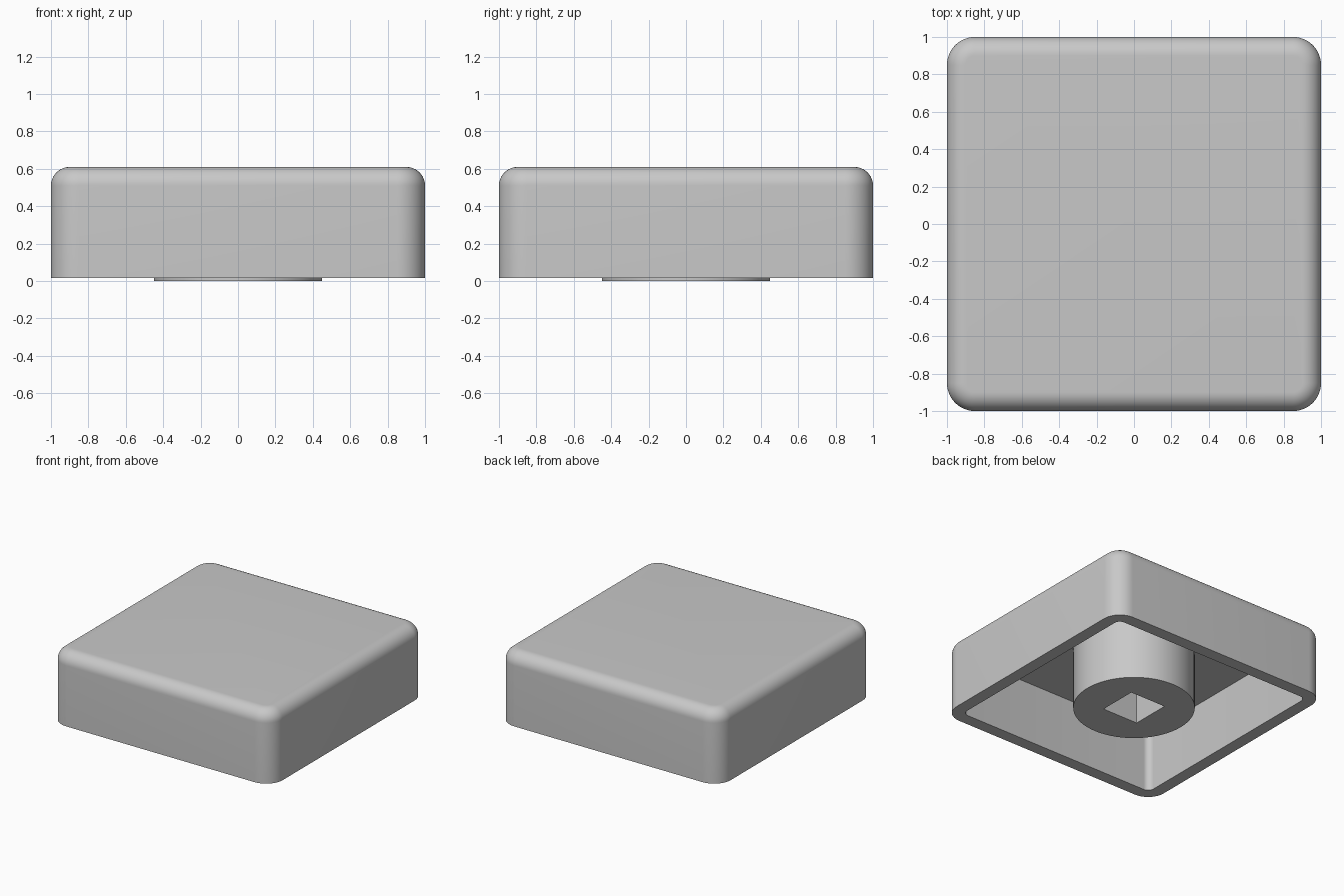
import bpy
import bmesh
from math import sin, cos, pi, radians

cube = bpy.data.objects.get("Cube")
if cube:
    bpy.data.objects.remove(cube, do_unlink=True)

BASE, CEILING, TOP = 0.015, 0.51, 0.61
WALL, CORNER, EDGE = 0.1, 0.15, 0.1
STEPS = 12

grey = bpy.data.materials.new("plain grey")
grey.use_nodes = True
colour = (0.58, 0.58, 0.58, 1)
grey.diffuse_color = colour
grey.node_tree.nodes["Principled BSDF"].inputs["Base Color"].default_value = colour


def rounded_square(half, radius, z):
    """Points of a square outline with rounded corners."""
    points = []
    for quarter in range(4):
        middle = pi / 4 + quarter * pi / 2
        cx = (half - radius) * (1 if cos(middle) > 0 else -1)
        cy = (half - radius) * (1 if sin(middle) > 0 else -1)
        for i in range(STEPS + 1):
            a = quarter * pi / 2 + i / STEPS * pi / 2
            points.append((cx + radius * cos(a), cy + radius * sin(a), z))
    return points


def circle(radius, z, square=False, count=64):
    """Points of a circle, or of a sharp square with matching point count."""
    points = []
    for i in range(count):
        a = 2 * pi * i / count
        r = radius / max(abs(cos(a)), abs(sin(a))) if square else radius
        points.append((r * cos(a), r * sin(a), z))
    return points


def loft(name, outlines, capped):
    """Skin a list of outlines into one object, optionally closing both ends."""
    bm = bmesh.new()
    rings = [[bm.verts.new(p) for p in outline] for outline in outlines]
    for low, high in zip(rings, rings[1:]):
        for i in range(len(low)):
            bm.faces.new((low[i - 1], low[i], high[i], high[i - 1]))
    if capped:
        bm.faces.new(rings[0][::-1])
        bm.faces.new(rings[-1])
    mesh = bpy.data.meshes.new(name)
    bm.to_mesh(mesh)
    bm.free()
    mesh.materials.append(grey)
    obj = bpy.data.objects.new(name, mesh)
    bpy.context.collection.objects.link(obj)
    bpy.ops.object.select_all(action='DESELECT')
    obj.select_set(True)
    bpy.context.view_layer.objects.active = obj
    bpy.ops.object.shade_smooth_by_angle(angle=radians(30))
    return obj


# Hollow cap: cavity ceiling, inner wall, rim, outer wall, rounded top edge
inner = (1 - WALL, CORNER - WALL)
outlines = [rounded_square(*inner, CEILING),
            rounded_square(*inner, BASE),
            rounded_square(1, CORNER, BASE)]
for i in range(STEPS + 1):
    a = i / STEPS * pi / 2
    inset = EDGE * (1 - cos(a))
    outlines.append(rounded_square(1 - inset, CORNER - inset, TOP - EDGE + EDGE * sin(a)))
loft("cap", outlines, capped=True)

# Round stem with a square socket, closed above by the cavity ceiling
loft("stem", [circle(0.16, CEILING, square=True),
              circle(0.16, 0, square=True),
              circle(0.45, 0),
              circle(0.45, CEILING)], capped=False)
